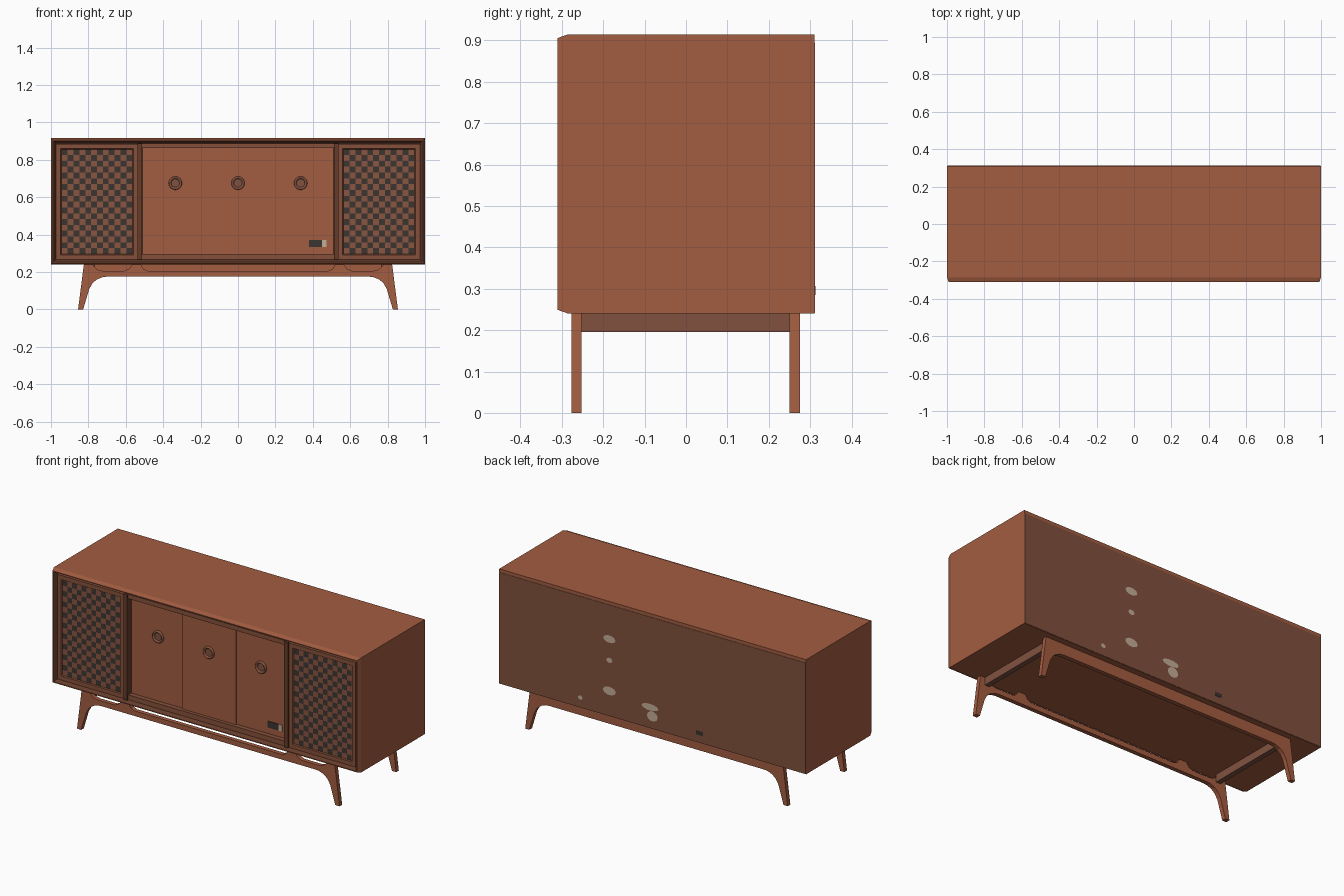
import bpy, bmesh, math

if "Cube" in bpy.data.objects:
    bpy.data.objects.remove(bpy.data.objects["Cube"])


def mat(name, r, g, b):
    m = bpy.data.materials.new(name)
    m.diffuse_color = (r, g, b, 1)
    m.use_nodes = True
    m.node_tree.nodes["Principled BSDF"].inputs["Base Color"].default_value = m.diffuse_color
    return m


WOOD = mat("warm wood", .365, .107, .052)
DARK = mat("dark wood edge", .13, .045, .024)
FRAME = mat("speaker frame wood", .24, .080, .042)
BACK = mat("back board brown", .22, .083, .048)
WEAVE = mat("grille weave", .25, .090, .052)
HOLE = mat("grille charcoal", .045, .036, .031)
PALE = mat("pale label", .55, .42, .31)
RING = mat("knob brown", .22, .083, .050)


def finish(name, bm, *mats):
    bmesh.ops.recalc_face_normals(bm, faces=bm.faces)
    me = bpy.data.meshes.new(name)
    bm.to_mesh(me)
    bm.free()
    for m in mats:
        me.materials.append(m)
    ob = bpy.data.objects.new(name, me)
    bpy.context.collection.objects.link(ob)
    return ob


def box(name, x0, x1, y0, y1, z0, z1, m):
    bm = bmesh.new()
    bmesh.ops.create_cube(bm, size=1)
    for v in bm.verts:
        v.co.x = x1 if v.co.x > 0 else x0
        v.co.y = y1 if v.co.y > 0 else y0
        v.co.z = z1 if v.co.z > 0 else z0
    return finish(name, bm, m)


def rect_rings(name, x0, x1, z0, z1, rings, mats, dark_from=99):
    """Skin nested rectangles given as (y, inset); later strips use material 1."""
    bm = bmesh.new()
    loops = []
    for y, i in rings:
        loops.append([bm.verts.new(c) for c in ((x0 + i, y, z0 + i), (x1 - i, y, z0 + i),
                                                (x1 - i, y, z1 - i), (x0 + i, y, z1 - i))])
    for n, (a, b) in enumerate(zip(loops, loops[1:])):
        for k in range(4):
            f = bm.faces.new((a[k], a[(k + 1) % 4], b[(k + 1) % 4], b[k]))
            f.material_index = 1 if n >= dark_from else 0
    bm.faces.new(loops[0])
    bm.faces.new(loops[-1]).material_index = 1 if dark_from < 99 else 0
    return finish(name, bm, *mats)


def extrude_profile(name, pts, y0, y1, m):
    bm = bmesh.new()
    f = bm.faces.new([bm.verts.new((x, y0, z)) for x, z in pts])
    r = bmesh.ops.extrude_face_region(bm, geom=[f])
    for v in r["geom"]:
        if isinstance(v, bmesh.types.BMVert):
            v.co.y = y1
    return finish(name, bm, m)


# Cabinet shell with chamfered front lip and recessed front
rect_rings("cabinet", -1, 1, .24, .915,
           [(.31, 0), (-.285, 0), (-.31, .009), (-.31, .014), (-.285, .027), (-.25, .027)],
           (WOOD, DARK), 3)
box("back_board", -.998, .998, .309, .312, .242, .895, BACK)

# Speaker bays: frame, checkered grille, divider post
for s, side in ((-1, "left"), (1, "right")):
    xa, xb = sorted((s * .535, s * .972))
    rect_rings(side + "_speaker_frame", xa, xb, .268, .884,
               [(-.25, 0), (-.293, 0), (-.293, .024), (-.285, .029)], (FRAME,))
    xa, xb = sorted((s * .566, s * .942))
    nx, nz = 12, 18
    bm = bmesh.new()
    g = [[bm.verts.new((xa + (xb - xa) * i / nx, -.2875, .296 + .56 * j / nz))
          for j in range(nz + 1)] for i in range(nx + 1)]
    for i in range(nx):
        for j in range(nz):
            f = bm.faces.new((g[i][j], g[i + 1][j], g[i + 1][j + 1], g[i][j + 1]))
            f.material_index = (i + j) % 2
    finish(side + "_grille", bm, WEAVE, HOLE)
    xa, xb = sorted((s * .512, s * .536))
    box(side + "_divider", xa, xb, -.302, -.25, .267, .888, DARK)

# Sliding doors between two thin rails, centre door in front
box("lower_door_rail", -.512, .512, -.29, -.25, .267, .296, FRAME)
box("upper_door_rail", -.512, .512, -.29, -.25, .862, .888, FRAME)
for name, xa, xb, y in (("left_door", -.51, -.16, -.262), ("centre_door", -.175, .175, -.27),
                        ("right_door", .16, .51, -.262)):
    box(name, xa, xb, y, -.25, .296, .862, WOOD)

# Round recessed pulls, lathed from a small profile
for name, x, y in (("left_pull", -.335, -.262), ("centre_pull", 0, -.27), ("right_pull", .335, -.262)):
    bm = bmesh.new()
    prof = [(.036, .002), (.035, -.008), (.031, -.012), (.026, -.010), (.022, -.003)]
    n = 24
    rows = [[bm.verts.new((x + r * math.cos(2 * math.pi * k / n), y + d,
                           .675 + r * math.sin(2 * math.pi * k / n))) for k in range(n)]
            for r, d in prof]
    for a, b in zip(rows, rows[1:]):
        for k in range(n):
            bm.faces.new((a[k], a[(k + 1) % n], b[(k + 1) % n], b[k]))
    bm.faces.new(rows[-1])
    ob = finish(name, bm, RING)
    for p in ob.data.polygons:
        p.use_smooth = len(p.vertices) == 4

# Small plate on the right door
box("plate_dark", .38, .45, -.266, -.262, .333, .37, HOLE)
box("plate_pale", .45, .472, -.266, -.262, .333, .37, PALE)

# Flat labels on the back: x, z, width, height
for n, (x, z, w, h) in enumerate(((.28, .695, .08, .045), (.28, .57, .04, .03), (.28, .39, .085, .05),
                                  (.47, .30, .03, .025), (.015, .365, .11, .04), (0, .315, .07, .06))):
    bm = bmesh.new()
    bm.faces.new([bm.verts.new((x + w / 2 * math.cos(a * math.pi / 5), .3135,
                                z + h / 2 * math.sin(a * math.pi / 5))) for a in range(10)])
    finish(f"back_label_{n + 1}", bm, PALE)
box("back_socket", -.33, -.285, .31, .3135, .285, .307, HOLE)

# Leg frames: arched apron and splayed legs cut as one board
half = [(.70, .175), (.725, .172), (.755, .16), (.778, .14), (.795, .11), (.828, 0), (.855, 0), (.824, .241)]
plain = half
notched = half + [(.78, .241), (.75, .212), (.72, .205), (.61, .205), (.585, .215), (.565, .241),
                  (.52, .241), (.505, .215), (.48, .205)]
for name, prof, y0, y1 in (("front_leg_frame", notched, -.277, -.252), ("back_leg_frame", plain, .25, .275)):
    extrude_profile(name, prof + [(-x, z) for x, z in reversed(prof)], y0, y1, WOOD)
for s, side in ((-1, "left"), (1, "right")):
    xa, xb = sorted((s * .765, s * .795))
    box(side + "_side_rail", xa, xb, -.252, .25, .195, .241, RING)
